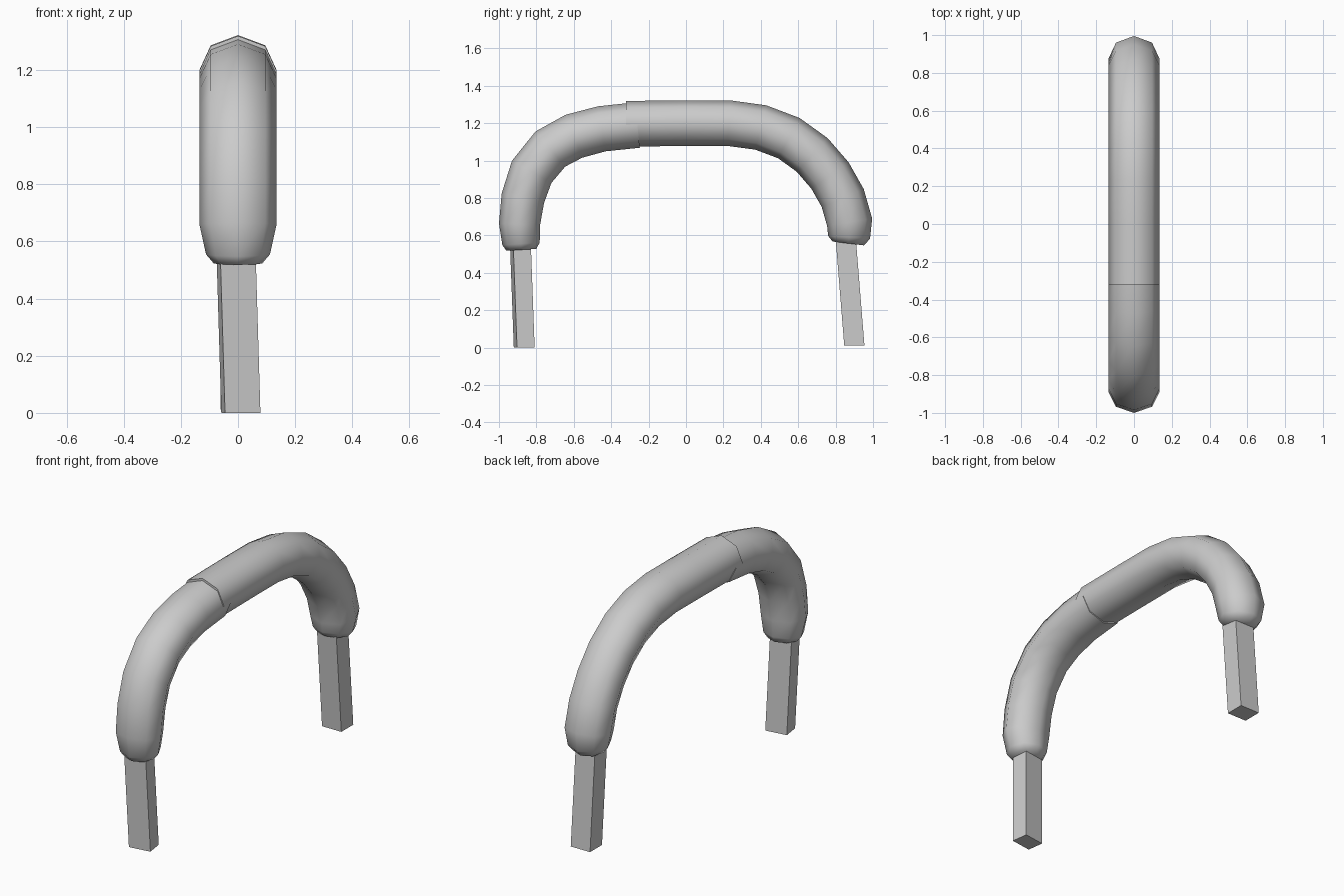
import bpy, bmesh, math
from mathutils import Vector, Matrix

if "Cube" in bpy.data.objects:
    bpy.data.objects.remove(bpy.data.objects["Cube"])


def finish(name, bm, smooth):
    bmesh.ops.recalc_face_normals(bm, faces=bm.faces)
    me = bpy.data.meshes.new(name)
    bm.to_mesh(me)
    bm.free()
    ob = bpy.data.objects.new(name, me)
    bpy.context.collection.objects.link(ob)
    if smooth:
        bpy.ops.object.select_all(action='DESELECT')
        ob.select_set(True)
        bpy.context.view_layer.objects.active = ob
        bpy.ops.object.shade_smooth_by_angle(angle=math.radians(60))
    return ob


def pad(name, path, sides=8):
    """Octagonal tube through (y, z, half width in x, half depth) stations."""
    bm = bmesh.new()
    pts = [Vector((0, p[0], p[1])) for p in path]
    rings = []
    for i, (y, z, rx, rn) in enumerate(path):
        t = (pts[min(i + 1, len(pts) - 1)] - pts[max(i - 1, 0)]).normalized()
        n = Vector((0, -t.z, t.y))
        ring = []
        for k in range(sides):
            a = 2 * math.pi * k / sides
            ring.append(bm.verts.new(pts[i] + Vector((rx * math.sin(a), 0, 0))
                                     + n * rn * math.cos(a)))
        rings.append(ring)
    for a, b in zip(rings, rings[1:]):
        for k in range(sides):
            j = (k + 1) % sides
            bm.faces.new((a[k], a[j], b[j], b[k]))
    bm.faces.new(rings[0])
    bm.faces.new(rings[-1])
    return finish(name, bm, True)


def post(name, bottom, top, w, d, turn):
    """Slightly leaning rectangular leg between two centre points."""
    bm = bmesh.new()
    rot = Matrix.Rotation(math.radians(turn), 3, 'Z')
    ends = []
    for c in (bottom, top):
        ends.append([bm.verts.new(Vector(c) + rot @ Vector((sx * w / 2, sy * d / 2, 0)))
                     for sx, sy in ((-1, -1), (1, -1), (1, 1), (-1, 1))])
    for f in ends:
        bm.faces.new(f)
    for k in range(4):
        j = (k + 1) % 4
        bm.faces.new((ends[0][k], ends[0][j], ends[1][j], ends[1][k]))
    return finish(name, bm, False)


W = 0.135
# Front half of the padded grip, from its lower end up to the overlap
pad("front_grip", [
    (-0.880, 0.523, 0.085, 0.080), (-0.882, 0.555, 0.112, 0.100),
    (-0.890, 0.66, W, 0.110), (-0.872, 0.80, W, 0.116),
    (-0.825, 0.94, W, 0.121), (-0.725, 1.062, W, 0.123),
    (-0.600, 1.130, W, 0.123), (-0.450, 1.170, W, 0.122),
    (-0.260, 1.190, W, 0.122)])

# Rear half of the padded grip, overlapping the front half
pad("rear_grip", [
    (-0.320, 1.197, W, 0.122), (0.0, 1.200, W, 0.122),
    (0.230, 1.200, W, 0.122), (0.400, 1.177, W, 0.122),
    (0.550, 1.120, W, 0.122), (0.675, 1.030, W, 0.122),
    (0.770, 0.920, W, 0.122), (0.838, 0.800, W, 0.122),
    (0.875, 0.670, W, 0.122), (0.872, 0.590, 0.115, 0.112),
    (0.868, 0.557, 0.088, 0.085)])

# Legs, tops hidden inside the grips
post("front_leg", (0.010, -0.865, 0.0), (-0.008, -0.887, 0.60), 0.125, 0.095, 8)
post("rear_leg", (0.0, 0.900, 0.012), (0.0, 0.851, 0.62), 0.122, 0.108, 0)
